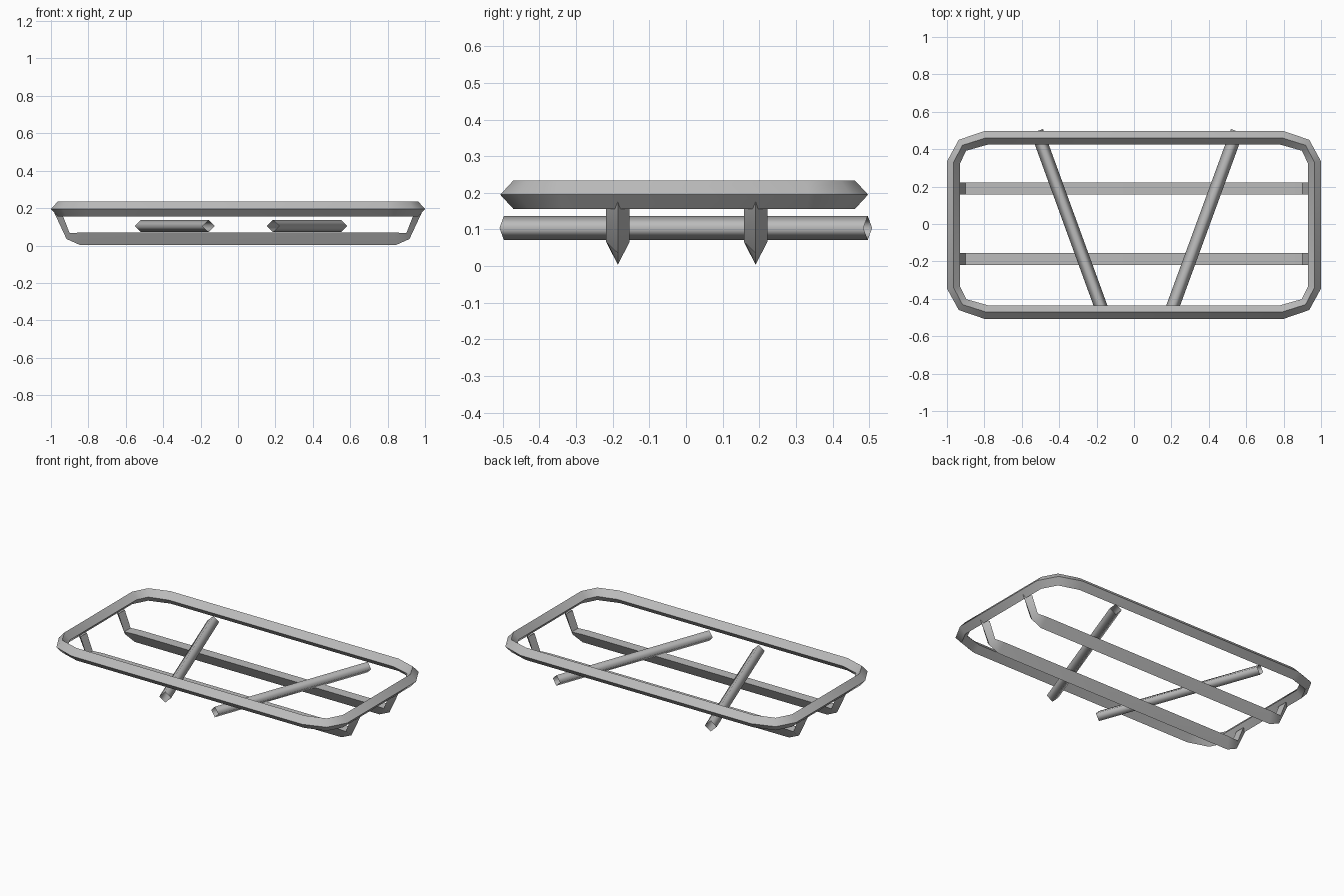
import bpy, bmesh, math
from mathutils import Vector

cube = bpy.data.objects.get("Cube")
if cube:
    bpy.data.objects.remove(cube)

grey = bpy.data.materials.new("grey metal")
grey.use_nodes = True
colour = (0.5, 0.5, 0.5, 1)
grey.diffuse_color = colour
grey.node_tree.nodes["Principled BSDF"].inputs["Base Color"].default_value = colour


def loft(name, rings, loop=False, angle=70):
    """Skin closed cross-sections, leaving the ends open unless looped."""
    bm = bmesh.new()
    rows = [[bm.verts.new(p) for p in ring] for ring in rings]
    pairs = list(zip(rows, rows[1:]))
    if loop:
        pairs.append((rows[-1], rows[0]))
    for a, b in pairs:
        n = len(a)
        for i in range(n):
            j = (i + 1) % n
            bm.faces.new((a[i], a[j], b[j], b[i]))
    bmesh.ops.recalc_face_normals(bm, faces=bm.faces)
    mesh = bpy.data.meshes.new(name)
    bm.to_mesh(mesh)
    bm.free()
    mesh.materials.append(grey)
    obj = bpy.data.objects.new(name, mesh)
    bpy.context.collection.objects.link(obj)
    bpy.ops.object.select_all(action='DESELECT')
    obj.select_set(True)
    bpy.context.view_layer.objects.active = obj
    bpy.ops.object.shade_smooth_by_angle(angle=math.radians(angle))
    return obj


# Rim: diamond section around a rectangle with chamfered corners
Y0, Z_RIM, HALF = -0.005, 0.195, 0.039
outer = [(1.0, 0.34), (0.937, 0.455), (0.8, 0.502)]
inner = [(0.93, 0.33), (0.897, 0.397), (0.78, 0.43)]
corner = list(zip(outer, inner))
rim = []
for sx, sy in ((1, 1), (-1, 1), (-1, -1), (1, -1)):
    for o, i in corner if sx * sy > 0 else reversed(corner):
        o = Vector((o[0] * sx, o[1] * sy + Y0, Z_RIM))
        i = Vector((i[0] * sx, i[1] * sy + Y0, Z_RIM))
        mid, up = (o + i) / 2, Vector((0, 0, HALF))
        rim.append((o, mid + up, i, mid - up))
loft("rim", rim, loop=True)

# Runners: triangular bars, flat inside, ridge outside, turned up at both ends
ridge = [(0.986, 0.183), (0.917, 0.035), (0.848, 0.004)]
flat = [(0.94, 0.168), (0.9, 0.066), (0.83, 0.07)]
half_path = list(zip(ridge, flat))
for name, y in (("front_runner", -0.186), ("back_runner", 0.19)):
    rings = []
    for s in (-1, 1):
        for (rx, rz), (fx, fz) in half_path if s < 0 else reversed(half_path):
            rings.append(((s * rx, y, rz), (s * fx, y + 0.032, fz), (s * fx, y - 0.032, fz)))
    loft(name, rings)

# Slanted rods: open diamond tubes under the rim
for name, x_front, x_back in (("right_rod", -0.157, -0.519), ("left_rod", 0.187, 0.551)):
    ends = Vector((x_front, -0.497, 0.104)), Vector((x_back, 0.496, 0.104))
    side = (ends[1] - ends[0]).cross(Vector((0, 0, 1))).normalized() * 0.035
    up = Vector((0, 0, 0.033))
    loft(name, [(c + side, c + up, c - side, c - up) for c in ends], angle=180)
